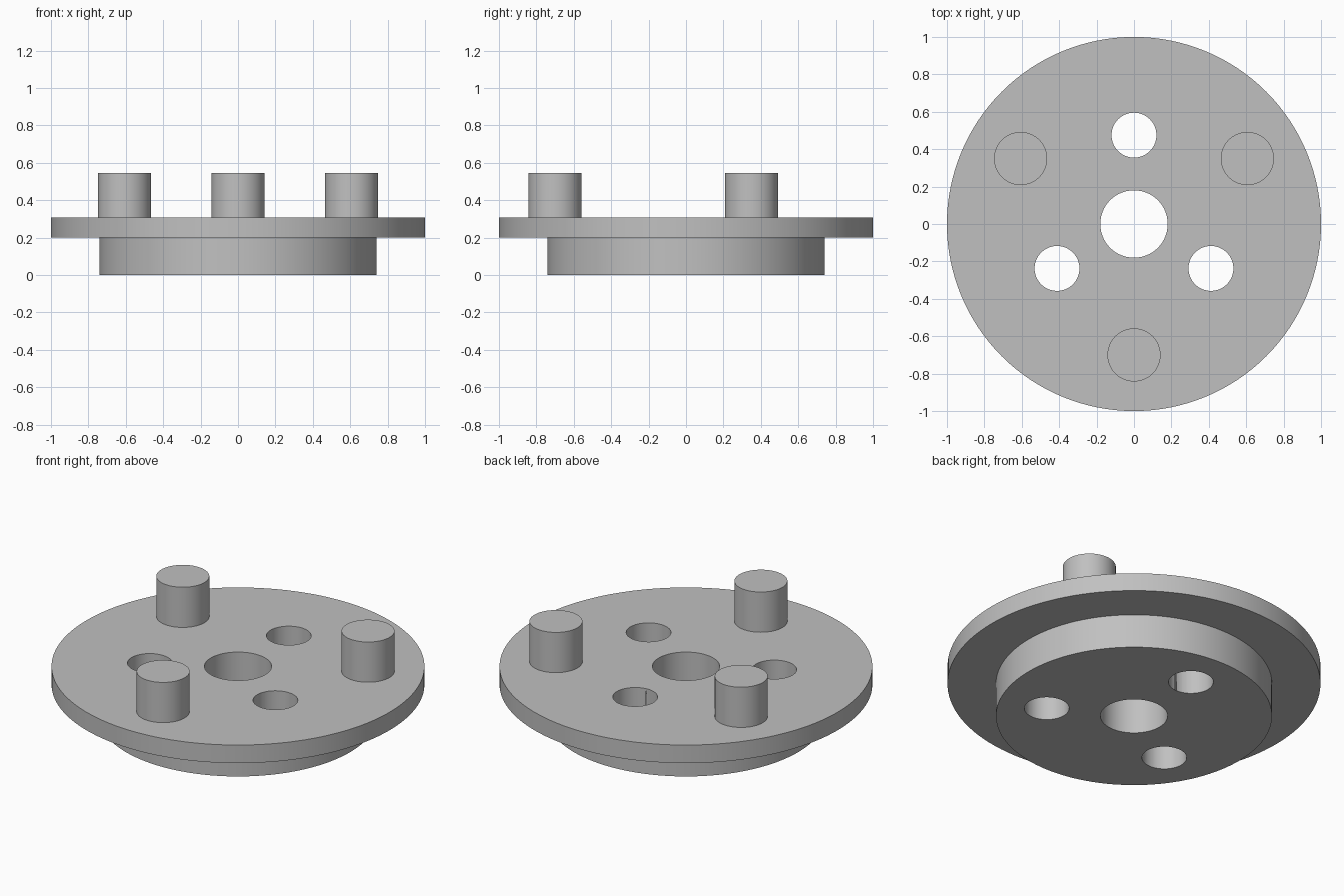
import bpy
import bmesh
from math import cos, sin, radians, tau

default = bpy.data.objects.get("Cube")
if default:
    bpy.data.objects.remove(default, do_unlink=True)

SEGMENTS = 128
BASE_TOP, FLANGE_TOP, PEG_TOP = 0.20, 0.307, 0.545

# Material
grey = bpy.data.materials.new("plain grey")
grey.use_nodes = True
colour = (0.53, 0.53, 0.53, 1)
grey.diffuse_color = colour
grey.node_tree.nodes["Principled BSDF"].inputs["Base Color"].default_value = colour


def activate(obj):
    bpy.ops.object.select_all(action="DESELECT")
    obj.select_set(True)
    bpy.context.view_layer.objects.active = obj


def smooth(obj):
    activate(obj)
    bpy.ops.object.shade_smooth_by_angle(angle=radians(30))


def lathe(name, profile):
    """Sweep a closed (radius, height) profile around the z axis."""
    bm = bmesh.new()
    rings = [[bm.verts.new((r * cos(tau * i / SEGMENTS), r * sin(tau * i / SEGMENTS), z))
              for r, z in profile] for i in range(SEGMENTS)]
    count = len(profile)
    for i in range(SEGMENTS):
        a, b = rings[i], rings[(i + 1) % SEGMENTS]
        for j in range(count):
            k = (j + 1) % count
            bm.faces.new((a[j], b[j], b[k], a[k]))
    bmesh.ops.recalc_face_normals(bm, faces=bm.faces)
    mesh = bpy.data.meshes.new(name)
    bm.to_mesh(mesh)
    bm.free()
    obj = bpy.data.objects.new(name, mesh)
    bpy.context.collection.objects.link(obj)
    mesh.materials.append(grey)
    return obj


def cylinder(name, radius, distance, angle, bottom, top):
    """Upright cylinder placed at a polar position."""
    a = radians(angle)
    bpy.ops.mesh.primitive_cylinder_add(
        vertices=64, radius=radius, depth=top - bottom,
        location=(distance * cos(a), distance * sin(a), (bottom + top) / 2))
    obj = bpy.context.object
    obj.name = name
    obj.data.materials.append(grey)
    return obj


# Stepped disc with a central bore
disc = lathe("flanged_disc", [(0.18, 0), (0.74, 0), (0.74, BASE_TOP), (1, BASE_TOP),
                              (1, FLANGE_TOP), (0.18, FLANGE_TOP)])

# Three through holes
for angle in (90, 210, 330):
    cutter = cylinder("hole_cutter", 0.12, 0.475, angle, -0.1, 0.5)
    cutter.hide_render = True
    cut = disc.modifiers.new("hole", "BOOLEAN")
    cut.operation = "DIFFERENCE"
    cut.solver = "EXACT"
    cut.object = cutter
    activate(disc)
    bpy.ops.object.modifier_apply(modifier=cut.name)
    bpy.data.objects.remove(cutter, do_unlink=True)
smooth(disc)

# Three pegs standing on the flange, between the holes
for side, angle in (("left", 30), ("right", 150), ("front", 270)):
    smooth(cylinder(side + "_peg", 0.142, 0.70, angle, FLANGE_TOP - 0.05, PEG_TOP))
